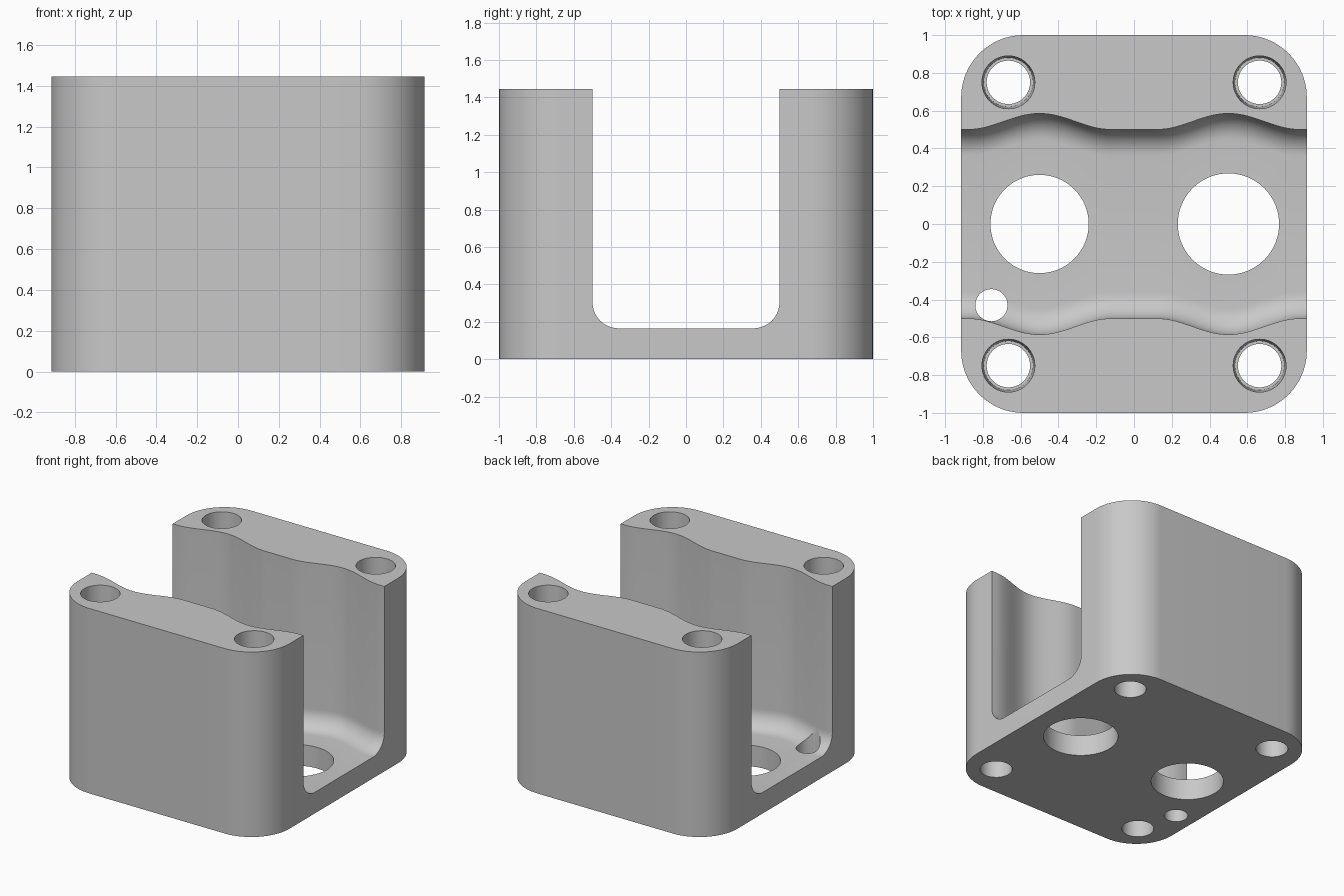
import bpy, bmesh
from math import sin, cos, pi

HX, HY, HEIGHT = 0.915, 1.0, 1.445
CORNER, FLOOR, FILLET = 0.33, 0.165, 0.14

if "Cube" in bpy.data.objects:
    bpy.data.objects.remove(bpy.data.objects["Cube"], do_unlink=True)

grey = bpy.data.materials.new("light grey")
grey.use_nodes = True
grey.diffuse_color = (0.58, 0.58, 0.58, 1)
grey.node_tree.nodes["Principled BSDF"].inputs["Base Color"].default_value = grey.diffuse_color


def loft(name, rings):
    """Closed solid through equal-length rings of points."""
    bm = bmesh.new()
    loops = [[bm.verts.new(p) for p in ring] for ring in rings]
    n = len(loops[0])
    for a, b in zip(loops, loops[1:]):
        for i in range(n):
            j = (i + 1) % n
            bm.faces.new((a[i], a[j], b[j], b[i]))
    bm.faces.new(loops[0][::-1])
    bm.faces.new(loops[-1])
    bmesh.ops.recalc_face_normals(bm, faces=bm.faces)
    mesh = bpy.data.meshes.new(name)
    bm.to_mesh(mesh)
    bm.free()
    mesh.materials.append(grey)
    obj = bpy.data.objects.new(name, mesh)
    bpy.context.collection.objects.link(obj)
    return obj


def bore(name, x, y, profile, n=64):
    """Round cutter from (radius, height) pairs."""
    return loft(name, [[(x + r * cos(2 * pi * i / n), y + r * sin(2 * pi * i / n), z)
                        for i in range(n)] for r, z in profile])


def outline(z, steps=20):
    pts = []
    for k, (sx, sy) in enumerate([(1, 1), (-1, 1), (-1, -1), (1, -1)]):
        for i in range(steps + 1):
            a = pi / 2 * (k + i / steps)
            pts.append((sx * (HX - CORNER) + CORNER * cos(a),
                        sy * (HY - CORNER) + CORNER * sin(a), z))
    return pts


def half_width(x):
    # Straight wall with one smooth bulge beside each large hole
    d = min(abs(abs(x) - 0.5) / 0.38, 1)
    return 0.5 + 0.0425 * (1 + cos(pi * d))


def channel_section(x, steps=10):
    w = half_width(x)
    side = [(w, HEIGHT + 0.2)]
    for i in range(steps + 1):
        a = pi / 2 * i / steps
        side.append((w - FILLET + FILLET * cos(a), FLOOR + FILLET - FILLET * sin(a)))
    return [(x, y, z) for y, z in side] + [(x, -y, z) for y, z in reversed(side)]


# Rounded block
block = loft("slotted_block", [outline(0), outline(HEIGHT)])

# Wavy channel, large floor holes and small drain hole
cutters = [
    loft("channel_cutter", [channel_section(-0.96 + 1.92 * i / 96) for i in range(97)]),
    bore("large_hole_left", 0.5, 0, [(0.268, -0.1), (0.268, 0.5)], 96),
    bore("large_hole_right", -0.5, 0, [(0.26, -0.1), (0.26, 0.5)], 96),
    bore("small_hole", -0.755, -0.43, [(0.085, -0.1), (0.085, 0.4)]),
]
# Stepped screw holes in the corners
for sx in (-1, 1):
    for sy in (-1, 1):
        cutters.append(bore("screw_hole", sx * 0.665, sy * 0.75,
                            [(0.115, -0.1), (0.115, 0.95), (0.13, 0.95),
                             (0.14, HEIGHT), (0.14, HEIGHT + 0.1)]))

bpy.ops.object.select_all(action="DESELECT")
bpy.context.view_layer.objects.active = block
block.select_set(True)
for cutter in cutters:
    cutter.hide_render = True
    mod = block.modifiers.new("cut", "BOOLEAN")
    mod.operation = "DIFFERENCE"
    mod.solver = "EXACT"
    mod.object = cutter
    bpy.ops.object.modifier_apply(modifier=mod.name)
    bpy.data.objects.remove(cutter, do_unlink=True)

bpy.ops.object.shade_smooth_by_angle(angle=pi / 6)
